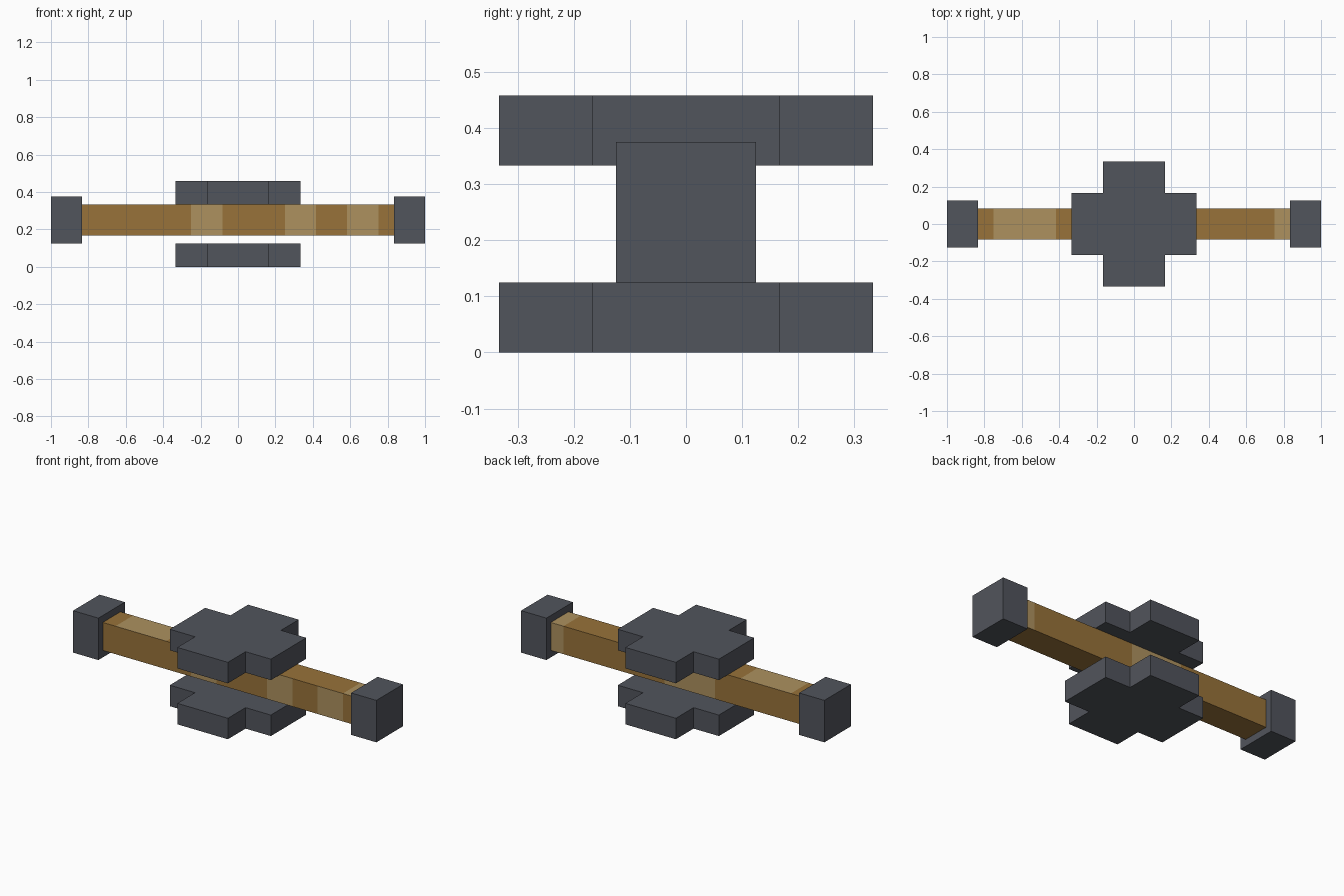
import bpy, bmesh
from mathutils import Vector

if "Cube" in bpy.data.objects:
    bpy.data.objects.remove(bpy.data.objects["Cube"])

U = 1 / 24  # modelling unit


def material(name, rgb):
    m = bpy.data.materials.new(name)
    m.diffuse_color = (*rgb, 1)
    m.use_nodes = True
    m.node_tree.nodes["Principled BSDF"].inputs["Base Color"].default_value = m.diffuse_color
    return m


iron = material("dark_iron", (0.083, 0.089, 0.107))
wood = material("brown_wood", (0.314, 0.171, 0.042))
pale = material("pale_wood", (0.418, 0.283, 0.114))


def finish(name, bm, mats):
    bmesh.ops.recalc_face_normals(bm, faces=bm.faces)
    me = bpy.data.meshes.new(name)
    bm.to_mesh(me)
    bm.free()
    for m in mats:
        me.materials.append(m)
    ob = bpy.data.objects.new(name, me)
    bpy.context.collection.objects.link(ob)
    return ob


def box(lo, hi):
    bm = bmesh.new()
    bmesh.ops.create_cube(bm, size=1)
    lo, hi = Vector(lo) * U, Vector(hi) * U
    for v in bm.verts:
        v.co = (lo + hi) / 2 + v.co * (hi - lo)
    return bm


# Cross-shaped plates below and above the beam
def cross_plate(name, z0, z1):
    bm = bmesh.new()
    corner = [(8, 4), (4, 4), (4, 8)]
    outline = []
    for _ in range(4):
        outline += corner
        corner = [(-y, x) for x, y in corner]
    face = bm.faces.new([bm.verts.new((x * U, y * U, z0 * U)) for x, y in outline])
    top = bmesh.ops.extrude_face_region(bm, geom=[face])["geom"]
    verts = [g for g in top if isinstance(g, bmesh.types.BMVert)]
    bmesh.ops.translate(bm, verts=verts, vec=(0, 0, (z1 - z0) * U))
    return finish(name, bm, [iron])


cross_plate("lower_plate", 0, 3)
cross_plate("upper_plate", 8, 11)

# End caps
finish("left_cap", box((-24, -3, 3), (-20, 3, 9)), [iron])
finish("right_cap", box((20, -3, 3), (24, 3, 9)), [iron])

# Wooden beam, cut where the pale grain patches begin and end
patches = {
    "front": [(-6, -2), (6, 10), (14, 18)],
    "back": [(-6, 2), (18, 20)],
    "top": [(-18, -10), (18, 20)],
}
beam = box((-20, -2, 4), (20, 2, 8))
for x in sorted({e for p in patches.values() for ab in p for e in ab} - {20}):
    bmesh.ops.bisect_plane(beam, geom=beam.verts[:] + beam.edges[:] + beam.faces[:],
                           plane_co=(x * U, 0, 0), plane_no=(1, 0, 0))
beam.normal_update()
for f in beam.faces:
    n = f.normal
    side = "front" if n.y < -0.5 else "back" if n.y > 0.5 else "top" if n.z > 0.5 else ""
    cx = f.calc_center_median().x / U
    f.material_index = int(any(a < cx < b for a, b in patches.get(side, [])))
finish("wooden_beam", beam, [wood, pale])
